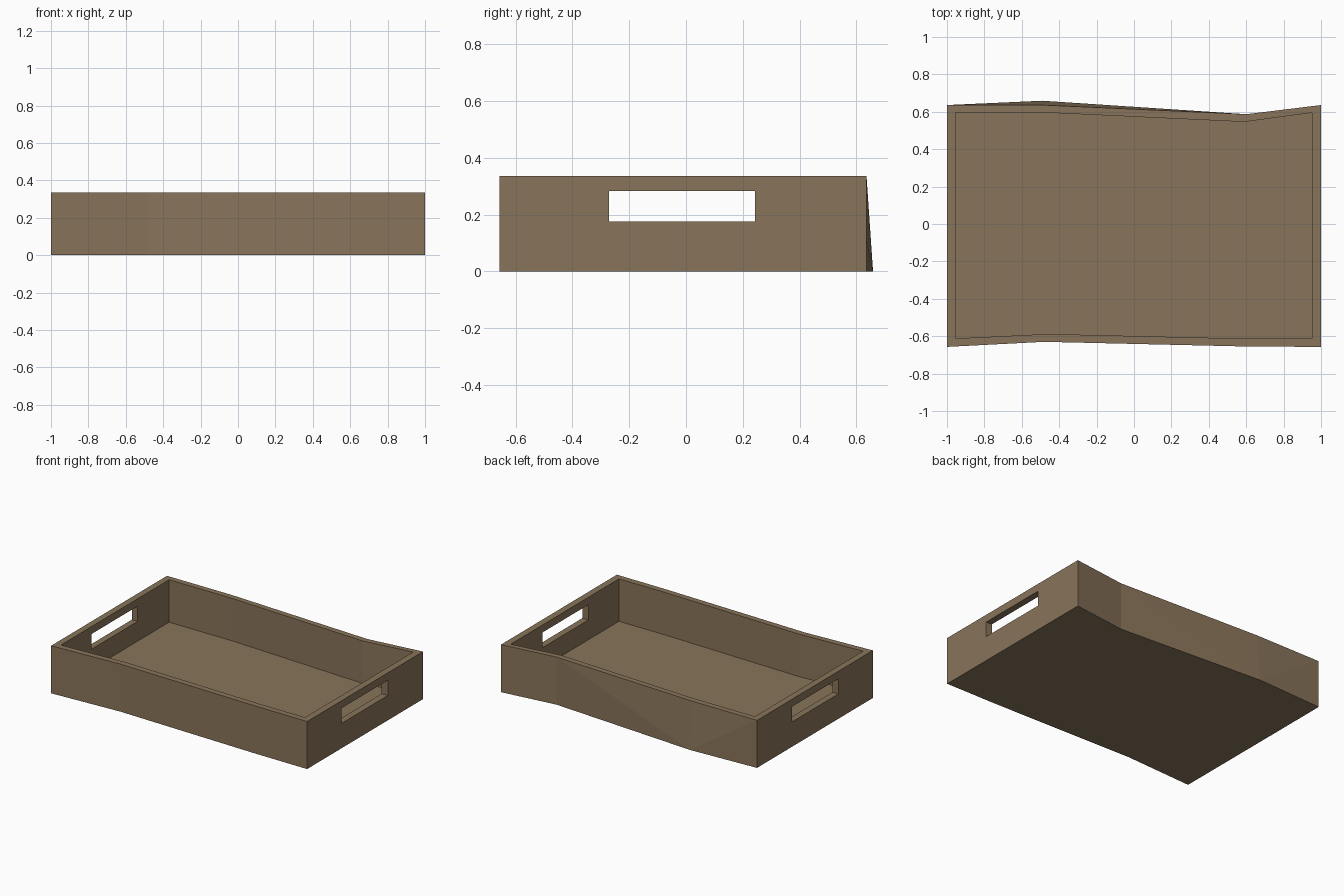
import bpy, bmesh

if "Cube" in bpy.data.objects:
    bpy.data.objects.remove(bpy.data.objects["Cube"])

H, FLOOR = 0.336, 0.036

wood = bpy.data.materials.new("warm brown wood")
wood.diffuse_color = (0.25, 0.177, 0.103, 1)
wood.use_nodes = True
wood.node_tree.nodes["Principled BSDF"].inputs["Base Color"].default_value = wood.diffuse_color

# Outlines, counter-clockwise: front left to right, back right to left
outer = [(-1, -.657), (-.48, -.63), (.6, -.655), (1, -.657),
         (1, .636), (.6, .587), (-.49, .636), (-1, .636)]
inner = [(-.955, -.612), (-.46, -.588), (.6, -.613), (.953, -.613),
         (.953, .595), (.59, .546), (-.46, .595), (-.955, .595)]
base = list(outer)
base[6] = (-.49, .659)          # back wall bulges out at its foot


def finish(name, bm):
    bmesh.ops.recalc_face_normals(bm, faces=bm.faces[:])
    mesh = bpy.data.meshes.new(name)
    bm.to_mesh(mesh)
    bm.free()
    mesh.materials.append(wood)
    ob = bpy.data.objects.new(name, mesh)
    bpy.context.collection.objects.link(ob)
    return ob


# Tray body: outer walls, rim, inner walls, floor and underside
bm = bmesh.new()
b, t, r, f = [[bm.verts.new((x, y, z)) for x, y in loop]
              for loop, z in ((base, 0), (outer, H), (inner, H), (inner, FLOOR))]
for i in range(8):
    j = (i + 1) % 8
    if i in (5, 6):             # twisted back panels meet along the bulged foot
        c, d = (t[5], b[6]) if i == 5 else (t[7], b[6])
        bm.faces.new((b[i], b[j], c))
        bm.faces.new((d, t[j], t[i]))
    else:
        bm.faces.new((b[i], b[j], t[j], t[i]))
    bm.faces.new((t[i], t[j], r[j], r[i]))
    bm.faces.new((r[i], r[j], f[j], f[i]))
bm.faces.new(f)
bm.faces.new(b[::-1])
tray = finish("tray_body", bm)

# Handle slots: one long box cuts both end walls
bm = bmesh.new()
bmesh.ops.create_cube(bm, size=1)
bmesh.ops.scale(bm, vec=(2.4, .514, .107), verts=bm.verts[:])
bmesh.ops.translate(bm, vec=(0, -.014, .2295), verts=bm.verts[:])
cutter = finish("handle_cutter", bm)
cutter.hide_render = True

mod = tray.modifiers.new("handle_slots", 'BOOLEAN')
mod.operation = 'DIFFERENCE'
mod.solver = 'EXACT'
mod.object = cutter
bpy.context.view_layer.objects.active = tray
tray.select_set(True)
bpy.ops.object.modifier_apply(modifier=mod.name)
bpy.data.objects.remove(cutter)
